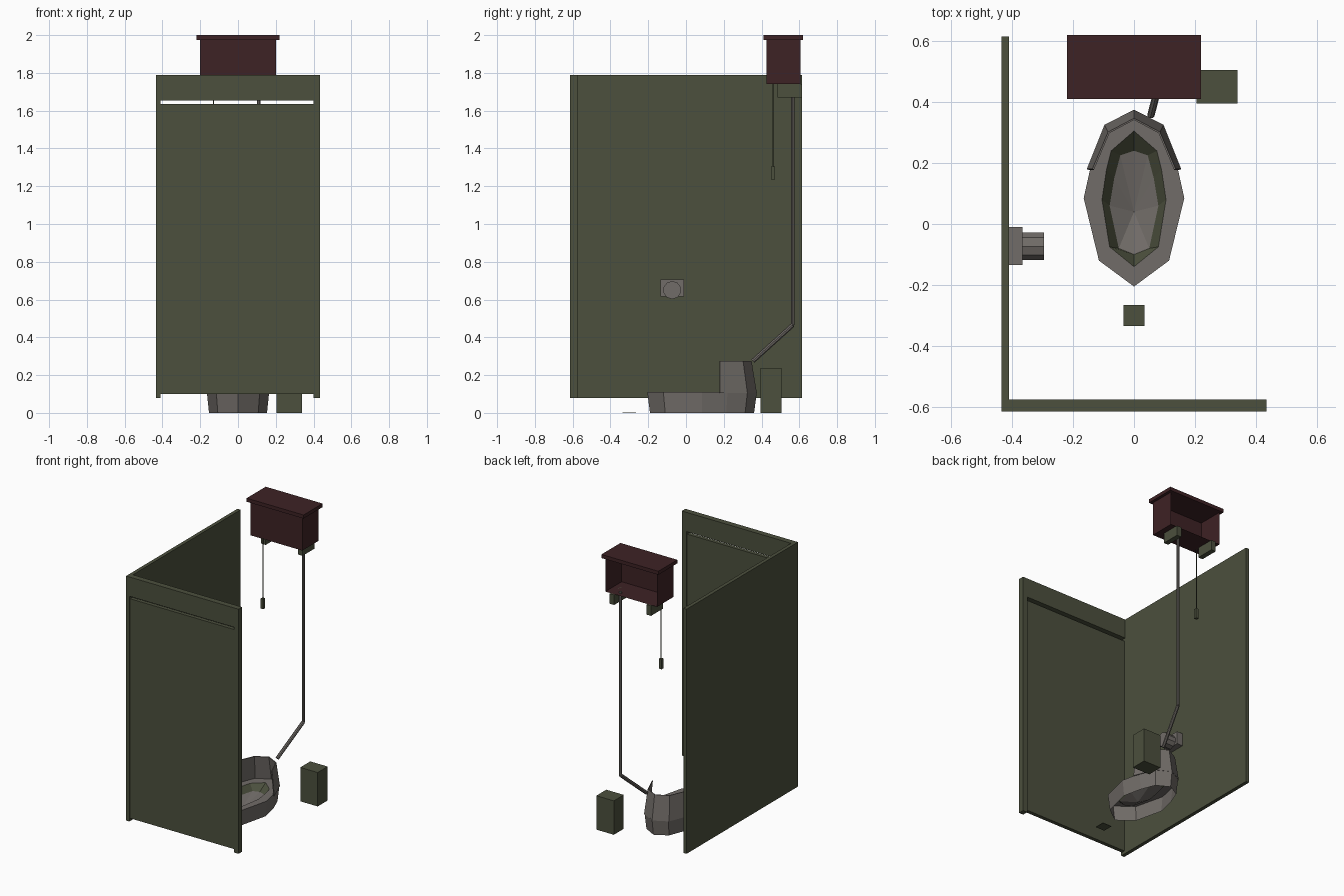
import bpy, bmesh
from mathutils import Vector

cube = bpy.data.objects.get("Cube")
if cube:
    bpy.data.objects.remove(cube, do_unlink=True)


def material(name, color):
    m = bpy.data.materials.new(name)
    m.use_nodes = True
    m.diffuse_color = (*color, 1)
    m.node_tree.nodes["Principled BSDF"].inputs["Base Color"].default_value = (*color, 1)
    return m


GREEN = material("olive green", (0.072, 0.080, 0.047))
RED = material("dark red", (0.048, 0.016, 0.018))
GRAY = material("warm gray", (0.165, 0.150, 0.138))


def finish(name, bm, *mats):
    mesh = bpy.data.meshes.new(name)
    bm.to_mesh(mesh)
    bm.free()
    for m in mats:
        mesh.materials.append(m)
    ob = bpy.data.objects.new(name, mesh)
    bpy.context.collection.objects.link(ob)
    return ob


def box(name, mat, x, y, z, open_back=False):
    """Box from (min, max) ranges, optionally without its +y face."""
    bm = bmesh.new()
    bmesh.ops.create_cube(bm, size=1)
    for v in bm.verts:
        v.co = [r[0] if c < 0 else r[1] for c, r in zip(v.co, (x, y, z))]
    if open_back:
        bm.normal_update()
        bmesh.ops.delete(bm, geom=[f for f in bm.faces if f.normal.y > 0.9], context='FACES')
    return finish(name, bm, mat)


def rod(name, mat, a, b, radius, sides=8):
    """Straight cylinder from a to b."""
    a, b = Vector(a), Vector(b)
    bm = bmesh.new()
    bmesh.ops.create_cone(bm, cap_ends=True, segments=sides, radius1=radius,
                          radius2=radius, depth=(b - a).length)
    turn = (b - a).to_track_quat('Z', 'Y').to_matrix().to_4x4()
    bm.transform(turn)
    bmesh.ops.translate(bm, vec=(a + b) / 2, verts=bm.verts)
    return finish(name, bm, mat)


def bridge(bm, low, high, closed=True, index=0):
    n = len(low)
    for i in range(n if closed else n - 1):
        j = (i + 1) % n
        bm.faces.new((low[i], low[j], high[j], high[i])).material_index = index


def mirrored(half):
    """Full outline from its +x half, which starts and ends on x = 0."""
    return half + [(-x, y) for x, y in half[-2:0:-1]]


# Stall: side wall, door frame and door
FRONT = (-0.615, -0.575)
box("side_wall", GREEN, (-0.435, -0.41), (-0.575, 0.615), (0.08, 1.79))
box("right_door_post", GREEN, (-0.435, -0.41), FRONT, (0.08, 1.655))
box("left_door_post", GREEN, (0.40, 0.435), FRONT, (0.08, 1.655))
box("door_lintel", GREEN, (-0.435, 0.435), FRONT, (1.655, 1.79))
box("door", GREEN, (-0.41, 0.40), (-0.608, -0.582), (0.10, 1.635))

# High cistern, open at the back, on two brackets
box("cistern", RED, (-0.2, 0.2), (0.425, 0.605), (1.74, 1.975), open_back=True)
box("cistern_lid", RED, (-0.22, 0.22), (0.41, 0.62), (1.975, 2.0))
for side, name in ((1, "left_bracket"), (-1, "right_bracket")):
    box(name, GREEN, sorted((side * 0.125, side * 0.16)), (0.485, 0.615), (1.67, 1.74))

# Pull chain
rod("pull_chain", GREEN, (-0.13, 0.46, 1.30), (-0.13, 0.46, 1.75), 0.003, 6)
box("chain_handle", GREEN, (-0.14, -0.12), (0.45, 0.47), (1.235, 1.305))

# Flush pipe
ELBOW = (0.11, 0.565, 0.465)
rod("flush_pipe", GRAY, ELBOW, (0.11, 0.565, 1.75), 0.01)
rod("lower_flush_pipe", GRAY, ELBOW, (0.055, 0.355, 0.275), 0.012)

# Bowl: outer wall, flat rim, green throat and faceted basin
rim = mirrored([(0, -0.205), (0.115, -0.12), (0.165, 0.085), (0.135, 0.22), (0.093, 0.325), (0, 0.375)])
throat = mirrored([(0, -0.14), (0.08, -0.075), (0.105, 0.08), (0.09, 0.18), (0.075, 0.24), (0, 0.305)])
basin = mirrored([(0, -0.1), (0.05, -0.08), (0.08, 0.06), (0.065, 0.15), (0.045, 0.225), (0, 0.24)])
foot = [(x * 0.93, 0.085 + (y - 0.085) * 0.95) for x, y in rim]
bm = bmesh.new()
rings = [[bm.verts.new((x, y, z)) for x, y in outline]
         for outline, z in ((foot, 0), (rim, 0.11), (throat, 0.11), (basin, 0.07))]
for k in range(3):
    bridge(bm, rings[k], rings[k + 1], index=1 if k == 2 else 0)
drain = bm.verts.new((0, 0.04, 0.03))
for i, v in enumerate(rings[3]):
    bm.faces.new((v, rings[3][(i + 1) % len(rings[3])], drain))
finish("bowl", bm, GRAY, GREEN)

# Raised guard around the back of the bowl
bm = bmesh.new()
base = [(0.155, 0.18), (0.097, 0.325), (0, 0.375), (-0.097, 0.325), (-0.155, 0.18)]
crest = [(0.137, 0.18), (0.085, 0.302), (0, 0.347), (-0.085, 0.302), (-0.137, 0.18)]
bridge(bm, [bm.verts.new((x, y, 0.105)) for x, y in base],
       [bm.verts.new((x, y, 0.275)) for x, y in crest], closed=False)
guard = finish("bowl_guard", bm, GRAY)
thick = guard.modifiers.new("thickness", 'SOLIDIFY')
thick.thickness = 0.006

# Paper holder on the side wall
box("paper_holder_plate", GRAY, (-0.41, -0.365), (-0.135, -0.01), (0.617, 0.705))
rod("paper_roll", GRAY, (-0.365, -0.073, 0.65), (-0.295, -0.073, 0.65), 0.048, 10)

# Waste bin and floor drain
box("waste_bin", GREEN, (0.205, 0.34), (0.395, 0.505), (0, 0.237))
box("floor_drain", GREEN, (-0.035, 0.035), (-0.335, -0.265), (0, 0.003))
